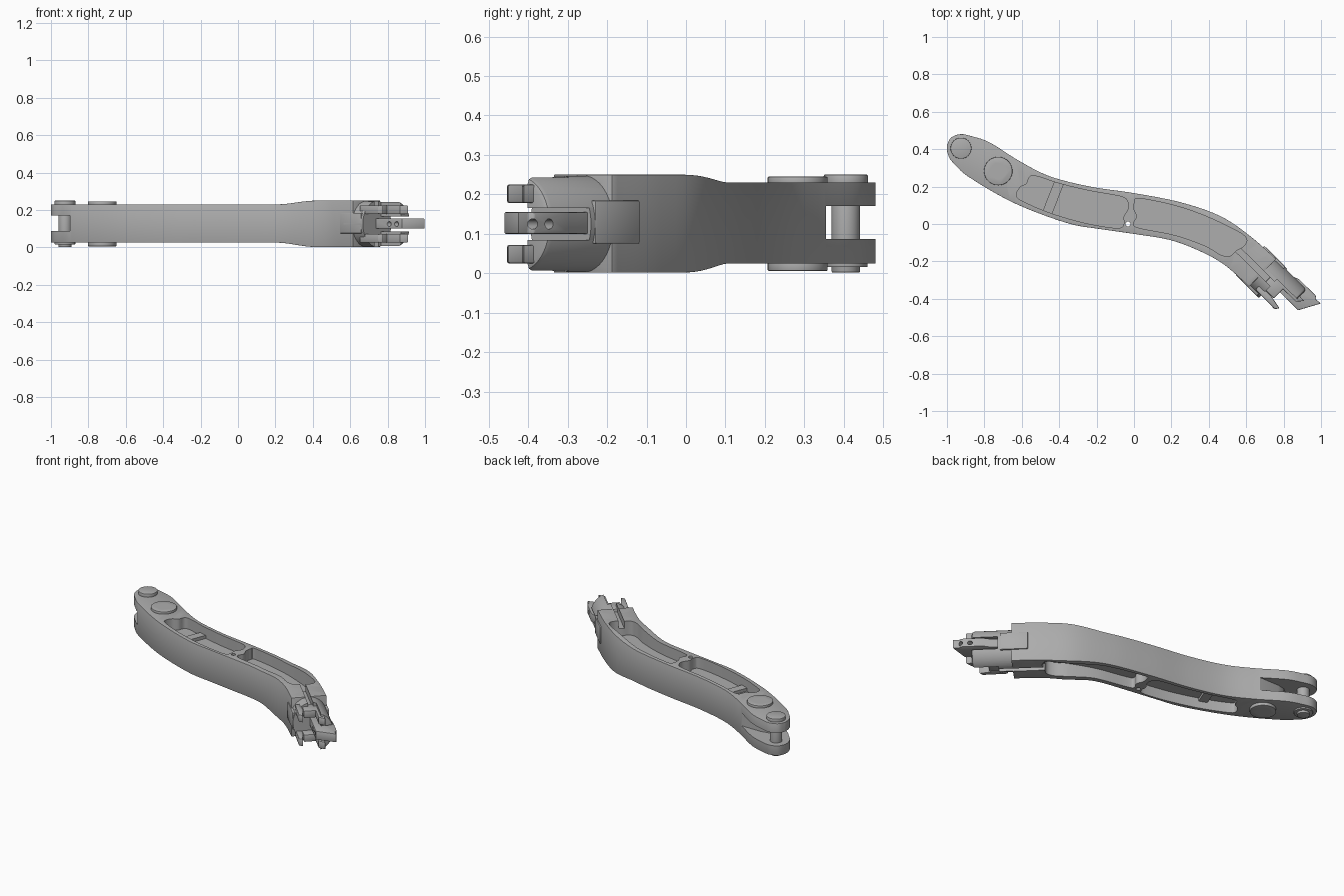
import bpy, bmesh, math
from mathutils import Matrix, Vector

cube = bpy.data.objects.get("Cube")
if cube:
    bpy.data.objects.remove(cube, do_unlink=True)

grey = bpy.data.materials.new("satin grey")
grey.use_nodes = True
tone = (0.42, 0.42, 0.42, 1)
grey.diffuse_color = tone
grey.node_tree.nodes["Principled BSDF"].inputs["Base Color"].default_value = tone

MID = 0.125
# frame of the coupling: x runs out of the arm end, y across it
END = Matrix.Translation((0.73, -0.31, 0)) @ Matrix.Rotation(-0.78, 4, 'Z')
WORLD = Matrix.Identity(4)


def finish(name, bm, frame=WORLD, bevel=0):
    bm.transform(frame)
    bmesh.ops.recalc_face_normals(bm, faces=bm.faces)
    mesh = bpy.data.meshes.new(name)
    bm.to_mesh(mesh)
    bm.free()
    mesh.materials.append(grey)
    ob = bpy.data.objects.new(name, mesh)
    bpy.context.collection.objects.link(ob)
    if bevel:
        mod = ob.modifiers.new("edge", 'BEVEL')
        mod.width, mod.segments, mod.angle_limit = bevel, 2, math.radians(50)
        mod.limit_method = 'ANGLE'
        apply(ob, mod)
    return ob


def apply(ob, mod):
    bpy.ops.object.select_all(action='DESELECT')
    ob.select_set(True)
    bpy.context.view_layer.objects.active = ob
    bpy.ops.object.modifier_apply(modifier=mod.name)


def spline(pts, steps=6, closed=False):
    pts = [Vector(p) for p in pts]
    n, out = len(pts), []
    pick = (lambda i: pts[i % n]) if closed else (lambda i: pts[max(0, min(n - 1, i))])
    for i in range(n if closed else n - 1):
        a, b, c, d = (pick(i + k) for k in (-1, 0, 1, 2))
        for s in range(steps):
            t = s / steps
            out.append(b + (c - a) * t / 2 + (a - 2.5 * b + 2 * c - d / 2) * t * t
                       + (1.5 * (b - c) + (d - a) / 2) * t ** 3)
    return out if closed else out + [pts[-1]]


def prism(name, pts, z0, z1, frame=WORLD, bevel=0):
    bm = bmesh.new()
    low = [bm.verts.new((p[0], p[1], z0)) for p in pts]
    high = [bm.verts.new((p[0], p[1], z1)) for p in pts]
    bm.faces.new(low)
    bm.faces.new(high)
    for i in range(len(pts)):
        j = (i + 1) % len(pts)
        bm.faces.new((low[i], low[j], high[j], high[i]))
    return finish(name, bm, frame, bevel)


def box(name, x0, x1, y0, y1, z0, z1, frame=END, bevel=0):
    return prism(name, [(x0, y0), (x1, y0), (x1, y1), (x0, y1)], z0, z1, frame, bevel)


def rod(name, a, b, r, frame=WORLD, squash=1, bevel=0, sides=40):
    a, b = Vector(a), Vector(b)
    bm = bmesh.new()
    bmesh.ops.create_cone(bm, cap_ends=True, segments=sides, radius1=r, radius2=r,
                          depth=(b - a).length)
    turn = (b - a).to_track_quat('Z', 'Y').to_matrix().to_4x4()
    bm.transform(Matrix.Translation((a + b) / 2) @ Matrix.Diagonal((1, squash, 1, 1)) @ turn)
    return finish(name, bm, frame, bevel)


def upright(name, spot, r, z0=-0.1, z1=0.4, bevel=0):
    return rod(name, (*spot, z0), (*spot, z1), r, bevel=bevel)


def cut(ob, cutter):
    mod = ob.modifiers.new("cut", 'BOOLEAN')
    mod.operation, mod.solver, mod.object = 'DIFFERENCE', 'EXACT', cutter
    apply(ob, mod)
    bpy.data.objects.remove(cutter, do_unlink=True)


# arm body: paired rails swept with a deeper outer end
back_rail = spline([(-1, .42), (-.98, .46), (-.93, .48), (-.87, .47), (-.77, .435), (-.61, .335),
                    (-.45, .255), (-.235, .2), (0, .165), (.245, .117), (.46, .043),
                    (.62, -.064), (.76, -.187)])
front_rail = spline([(-1, .39), (-.985, .35), (-.95, .31), (-.89, .256), (-.715, .15),
                     (-.555, .075), (-.34, 0), (-.18, -.027), (0, -.053), (.19, -.085),
                     (.35, -.144), (.486, -.22), (.615, -.335)])
bm = bmesh.new()
rings = []
for p, q in zip(back_rail, front_rail):
    t = max(0, min(1, ((p.x + q.x) / 2 - .24) / .24))
    t = t * t * (3 - 2 * t)
    z0, z1 = .025 - .023 * t, .23 + .02 * t
    rings.append([bm.verts.new((v.x, v.y, z)) for v, z in ((p, z0), (p, z1), (q, z1), (q, z0))])
for r, s in zip(rings, rings[1:]):
    for k in range(4):
        m = (k + 1) % 4
        bm.faces.new((r[k], r[m], s[m], s[k]))
bm.faces.new(rings[0])
bm.faces.new(rings[-1])
arm = finish("arm_body", bm, bevel=.007)

# lightening pockets on both faces, leaving a web
inner_pocket = spline([(-.54, .258), (-.395, .215), (-.235, .177), (-.07, .147), (-.035, .12),
                       (-.03, .085), (-.055, .04), (-.055, 0), (-.09, -.022), (-.26, .005),
                       (-.45, .06), (-.6, .125), (-.628, .155), (-.61, .195), (-.575, .215)],
                      closed=True)
outer_pocket = spline([(.03, .137), (.22, .098), (.38, .043), (.54, -.032), (.6, -.075),
                       (.59, -.115), (.55, -.14), (.51, -.172), (.46, -.163), (.38, -.117),
                       (.22, -.06), (.03, -.022), (-.003, 0), (.015, .04), (0, .08), (.005, .12)],
                      closed=True)
for outline in (inner_pocket, outer_pocket):
    for z0, z1 in ((.16, .4), (-.2, .09)):
        cut(arm, prism("pocket_cutter", outline, z0, z1))

# fork gap at the pinned end
cut(arm, prism("fork_cutter", [(-.55, .355), (-.78, .355), (-.83, .345), (-.875, .31),
                               (-.905, .25), (-.93, .1), (-1.2, .1), (-1.2, .6), (-.55, .6)],
               .087, .17))

# raised strap across the inner pocket, on both faces
for z0, z1 in ((.155, .18), (.07, .095)):
    strap = prism("pocket_strap", [(-.425, .23), (-.375, .215), (-.44, .048), (-.49, .065)], z0, z1)
    for spot in ((-.415, .19), (-.45, .09)):
        cut(strap, upright("strap_hole_cutter", spot, .008))

# coupling collar with two claws left on the back side
collar = rod("coupling_collar", (-.16, .004, MID), (.165, .004, MID), .123, END, .88, .015, 64)
cut(collar, box("claw_cutter", .015, .3, -.2, .035, -.1, .4))
cut(collar, box("tongue_slot_cutter", .015, .3, -.2, .2, .085, .165))
cut(collar, box("inside_pocket_cutter", -.4, -.13, -.2, .2, -.1, .4))

# key grooves and bolt holes pass through arm and collar
for part in (arm, collar):
    for z0, z1 in ((.205, .4), (-.2, .045)):
        cut(part, box("key_groove_cutter", -.26, .1, -.016, .016, z0, z1))
    for spot in ((.7, -.2), (.63, -.26)):
        cut(part, upright("bolt_hole_cutter", spot, .02))
for spot in ((-.603, .267), (-.66, .176), (0, .117), (-.032, 0), (.625, -.112), (.545, -.187)):
    cut(arm, upright("screw_hole_cutter", spot, .013))

# side keys locking the collar into the arm
for y0, y1 in ((-.104, -.07), (.08, .114)):
    box("side_key", -.16, 0, y0, y1, .075, .185, bevel=.004)

# flat latch tongue with two slanted cross holes
tongue = prism("latch_tongue", [(-.02, -.004), (.211, -.004), (.272, .107), (.235, .105),
                                (.225, .118), (.1, .118), (.05, .1), (-.02, .1)],
               .1, .155, END, .004)
for x in (.113, .169):
    cut(tongue, rod("cross_hole_cutter", (x - .03, -.068, MID), (x + .09, .183, MID), .013, END))

# prongs and inner fins, above and below the tongue
for z0, z1 in ((.178, .225), (.025, .072)):
    prism("front_prong", [(-.03, -.085), (.117, -.088), (.134, -.066), (.05, -.05), (-.03, -.05)],
          z0, z1, END, .006)
    prism("inner_fin", [(-.03, .02), (.17, .02), (.2, .055), (-.03, .06)], z0, z1, END, .005)
    box("claw_root", -.02, .075, -.05, .03, z0, z1, bevel=.006)

# bearing rings and bore
BEARING = (-.726, .283)
cut(arm, upright("bore_cutter", BEARING, .042))
for z0, z1 in ((.222, .245), (.006, .033)):
    ring = upright("bearing_ring", BEARING, .076, z0, z1, .003)
    cut(ring, upright("ring_cutter", BEARING, .042))

# pivot pin with its heads
PIN = (-.925, .405)
upright("pivot_pin", PIN, .036, .002, .24, .003)
upright("pin_head", PIN, .056, .22, .25, .003)
upright("pin_washer", PIN, .055, .016, .04, .002)

# smooth curved walls, sharp edges kept
bpy.ops.object.select_all(action='DESELECT')
for ob in bpy.context.collection.objects:
    if ob.type == 'MESH' and ob.data.materials and ob.data.materials[0] == grey:
        ob.select_set(True)
        bpy.context.view_layer.objects.active = ob
bpy.ops.object.shade_smooth_by_angle(angle=math.radians(30))
